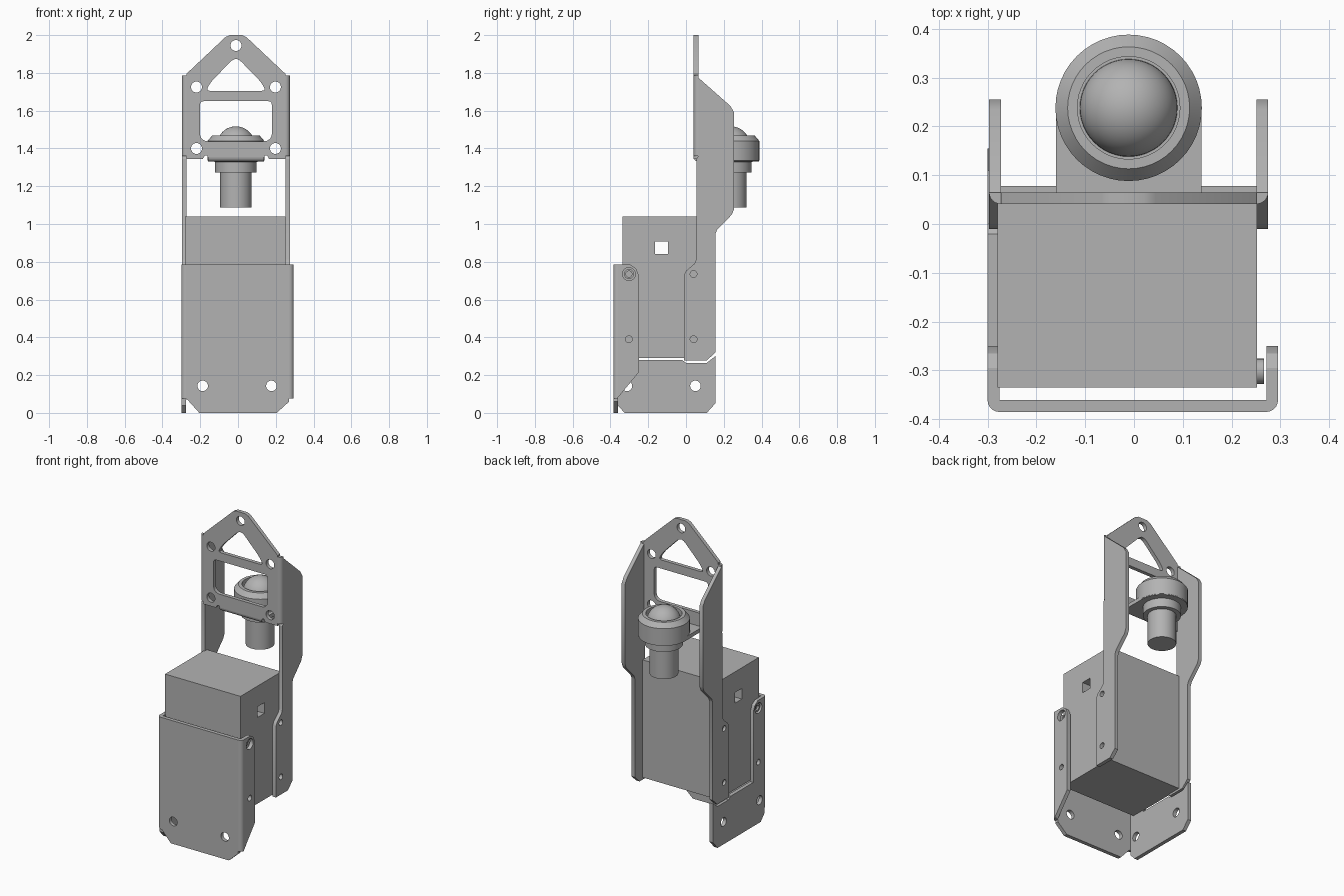
import bpy
import bmesh
from math import sin, cos, pi, radians
from mathutils import Matrix, Vector

if "Cube" in bpy.data.objects:
    bpy.data.objects.remove(bpy.data.objects["Cube"])

GREY = (0.45, 0.45, 0.45, 1)
metal = bpy.data.materials.new("plain_grey")
metal.use_nodes = True
metal.diffuse_color = GREY
metal.node_tree.nodes["Principled BSDF"].inputs["Base Color"].default_value = GREY

CX = -0.011      # centre line of the rear bracket
T = 0.024        # sheet thickness

# Local (u, v, w) axes of a sheet, by the world axis it faces
FRAMES = {
    "x": Matrix(((0, 0, 1), (1, 0, 0), (0, 1, 0))),
    "y": Matrix(((1, 0, 0), (0, 0, -1), (0, 1, 0))),
    "z": Matrix.Identity(3),
}


def finish(name, bm):
    bmesh.ops.remove_doubles(bm, verts=bm.verts, dist=1e-5)
    bmesh.ops.recalc_face_normals(bm, faces=bm.faces)
    mesh = bpy.data.meshes.new(name)
    bm.to_mesh(mesh)
    bm.free()
    mesh.materials.append(metal)
    obj = bpy.data.objects.new(name, mesh)
    bpy.context.collection.objects.link(obj)
    bpy.ops.object.select_all(action="DESELECT")
    obj.select_set(True)
    bpy.context.view_layer.objects.active = obj
    bpy.ops.object.shade_smooth_by_angle(angle=radians(30))
    return obj


def circle(u, v, r, n=28):
    return [(u + r * cos(2 * pi * i / n), v + r * sin(2 * pi * i / n)) for i in range(n)]


def rounded(points, r, steps=5):
    """Replace each corner with a short curve."""
    out = []
    for i, p in enumerate(points):
        p, a, b = Vector(p), Vector(points[i - 1]), Vector(points[(i + 1) % len(points)])
        start = p + (a - p).normalized() * min(r, (a - p).length * 0.45)
        end = p + (b - p).normalized() * min(r, (b - p).length * 0.45)
        for k in range(steps + 1):
            t = k / steps
            out.append(start * (1 - t) ** 2 + p * 2 * t * (1 - t) + end * t ** 2)
    return out


def sheet(name, axis, middle, outline, holes=(), thick=T):
    """Flat sheet with holes, centred at 'middle' along its facing axis."""
    curve = bpy.data.curves.new(name + "_profile", "CURVE")
    curve.dimensions = "2D"
    curve.fill_mode = "BOTH"
    curve.extrude = thick / 2
    for loop in [outline, *holes]:
        spline = curve.splines.new("POLY")
        spline.points.add(len(loop) - 1)
        for point, p in zip(spline.points, loop):
            point.co = (p[0], p[1], 0, 1)
        spline.use_cyclic_u = True
    helper = bpy.data.objects.new(name + "_profile", curve)
    bpy.context.collection.objects.link(helper)
    bpy.context.view_layer.update()
    mesh = bpy.data.meshes.new_from_object(
        helper.evaluated_get(bpy.context.evaluated_depsgraph_get()))
    bm = bmesh.new()
    bm.from_mesh(mesh)
    bpy.data.objects.remove(helper)
    bpy.data.meshes.remove(mesh)
    offset = Vector([middle if a == axis else 0 for a in "xyz"])
    bm.transform(Matrix.Translation(offset) @ FRAMES[axis].to_4x4())
    return finish(name, bm)


def bend(name, axis, u, v, start_angle, low, high):
    """Quarter-round fold joining two sheets."""
    arc = [(u + T * cos(start_angle + a * pi / 12), v + T * sin(start_angle + a * pi / 12))
           for a in range(7)]
    return sheet(name, axis, (low + high) / 2, [(u, v)] + arc, thick=high - low)


# Main housing with a square opening right through it
housing = sheet("housing", "x", -0.014,
                [(-0.335, 0.29), (0.078, 0.29), (0.078, 1.04), (-0.335, 1.04)],
                [[(-0.163, 0.84), (-0.095, 0.84), (-0.095, 0.908), (-0.163, 0.908)]],
                thick=0.532)

# Front cover: face, two folded sides and their bends
FRONT = -0.385
sheet("cover_face", "y", FRONT + T / 2,
      [(-0.276, 0.07), (-0.268, 0.07), (-0.205, 0), (0.205, 0), (0.271, 0.06), (0.271, 0.785), (-0.276, 0.785)],
      [circle(-0.187, 0.143, 0.028), circle(0.177, 0.143, 0.028)])
bend("cover_bend_right", "z", -0.276, FRONT + T, pi, 0.075, 0.785)
bend("cover_bend_left", "z", 0.271, FRONT + T, 1.5 * pi, 0.075, 0.785)
inner = FRONT + T
sheet("cover_side_left", "x", 0.283,
      [(inner, 0.08), (-0.25, 0.215), (-0.25, 0.73), (-0.265, 0.765), (-0.295, 0.785), (inner, 0.785)],
      [circle(-0.302, 0.735, 0.034), circle(-0.302, 0.39, 0.018)])
sheet("cover_side_right", "x", -0.288,
      [(inner, 0.04), (-0.325, 0), (0.11, 0), (0.155, 0.05), (0.155, 0.3), (0.11, 0.265),
       (0, 0.265), (-0.02, 0.28), (-0.25, 0.28), (-0.25, 0.73), (-0.265, 0.765),
       (-0.295, 0.785), (inner, 0.785)],
      [circle(-0.302, 0.735, 0.034), circle(-0.302, 0.39, 0.018),
       circle(-0.313, 0.143, 0.028), circle(0.05, 0.143, 0.028)])

# Small fastener collars seen inside the upper cover holes
for side, x in (("left", 0.259), ("right", -0.285)):
    sheet("collar_" + side, "x", x, circle(-0.302, 0.735, 0.026),
          [circle(-0.302, 0.735, 0.016)], thick=0.014)

# Rear bracket: long side rails
BACK = 0.041
rail = [(BACK + T, 1.775), (0.235, 1.625), (0.255, 1.59), (0.255, 1.08), (0.243, 1.05),
        (0.165, 0.97), (0.155, 0.945), (0.155, 0.32), (0.11, 0.277), (-0.01, 0.277),
        (-0.01, 0.73), (0.0, 0.752), (0.045, 0.79), (0.055, 0.815), (0.055, 1.345),
        (BACK + T, 1.36)]
for side, s in (("right", -1), ("left", 1)):
    sheet("bracket_rail_" + side, "x", CX + s * 0.274, rail,
          [circle(0.04, 0.735, 0.018), circle(0.04, 0.39, 0.018)])
    bend("bracket_bend_" + side, "z", CX + s * 0.262, BACK + T,
         pi if s < 0 else 1.5 * pi, 1.36, 1.785)

# Rear bracket: pierced mounting panel
half = [(0.032, 2.0), (0.055, 1.99), (0.262, 1.795), (0.262, 1.345), (0.175, 1.345),
        (0.165, 1.362), (0.15, 1.362), (0.15, 1.354)]
outline = [(CX + u, v) for u, v in half] + [(CX - u, v) for u, v in reversed(half)]
window = rounded([(CX + u, v) for u, v in
                  ((-0.19, 1.46), (-0.165, 1.438), (0.165, 1.438), (0.19, 1.46),
                   (0.19, 1.65), (-0.19, 1.65))], 0.02)
triangle = rounded([(CX + u, v) for u, v in
                    ((-0.16, 1.705), (0.16, 1.705), (0.13, 1.755), (0.015, 1.873),
                     (-0.015, 1.873), (-0.13, 1.755))], 0.025)
bolts = [circle(CX + s * 0.209, z, 0.029) for s in (-1, 1) for z in (1.725, 1.4)]
sheet("bracket_panel", "y", BACK + T / 2, outline,
      [window, triangle, circle(CX, 1.945, 0.029)] + bolts)

# Folded shelf with a round end that carries the sensor
SY = 0.238
arc = [(CX + 0.149 * cos(a * pi / 24), SY + 0.149 * sin(a * pi / 24)) for a in range(25)]
sheet("sensor_shelf", "z", 1.342,
      arc + [(CX - 0.149, BACK + T), (CX + 0.149, BACK + T)])
bend("shelf_bend", "x", BACK + T, 1.354, pi, CX - 0.149, CX + 0.149)

# Sensor: dome, collar and stem turned from one profile
dome = [(0.1 * sin(a * pi / 24), 1.417 + 0.1 * cos(a * pi / 24)) for a in range(13)]
body = [(0.105, 1.417), (0.105, 1.469), (0.125, 1.469), (0.15, 1.44), (0.15, 1.335),
        (0.11, 1.329), (0.11, 1.273), (0.083, 1.273), (0.083, 1.087), (0, 1.087)]
bm = bmesh.new()
verts = [bm.verts.new((CX + r, SY, z)) for r, z in dome + body]
edges = [bm.edges.new(pair) for pair in zip(verts, verts[1:])]
bmesh.ops.spin(bm, geom=verts + edges, cent=(CX, SY, 0), axis=(0, 0, 1),
               angle=2 * pi, steps=48, use_merge=True)
finish("sensor", bm)
